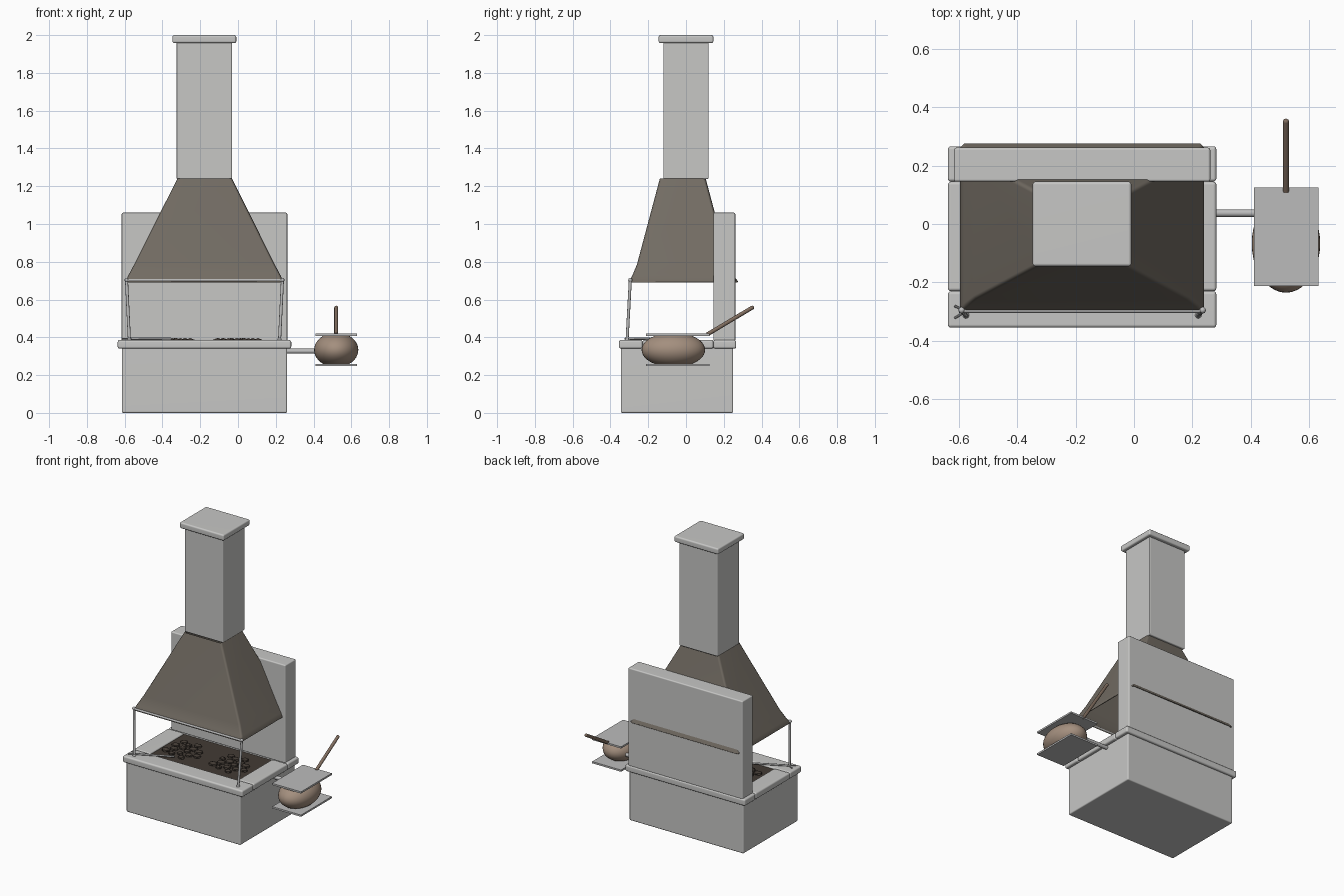
import bpy, bmesh, math, random
from mathutils import Vector, Matrix

if "Cube" in bpy.data.objects:
    bpy.data.objects.remove(bpy.data.objects["Cube"])

random.seed(4)


def material(name, r, g, b):
    m = bpy.data.materials.new(name)
    m.diffuse_color = (r, g, b, 1)
    m.use_nodes = True
    m.node_tree.nodes["Principled BSDF"].inputs["Base Color"].default_value = m.diffuse_color
    return m


STONE = material("pale_stone", 0.57, 0.57, 0.56)
HOOD = material("hood_bronze", 0.17, 0.15, 0.125)
METAL = material("grey_metal", 0.5, 0.5, 0.5)
COAL = material("coal_brown", 0.055, 0.043, 0.034)
LEATHER = material("bellows_leather", 0.37, 0.275, 0.21)
WOOD = material("handle_wood", 0.22, 0.155, 0.115)


def finish(name, bm, mat, angle=None):
    bmesh.ops.recalc_face_normals(bm, faces=bm.faces[:])
    mesh = bpy.data.meshes.new(name)
    bm.to_mesh(mesh)
    bm.free()
    mesh.materials.append(mat)
    ob = bpy.data.objects.new(name, mesh)
    bpy.context.collection.objects.link(ob)
    if angle:
        bpy.ops.object.select_all(action='DESELECT')
        ob.select_set(True)
        bpy.context.view_layer.objects.active = ob
        bpy.ops.object.shade_smooth_by_angle(angle=math.radians(angle))
    return ob


def box(name, x, y, z, mat, bevel=0.008):
    """Box from (min, max) ranges with softly rounded edges."""
    bm = bmesh.new()
    bmesh.ops.create_cube(bm, size=1)
    for v in bm.verts:
        v.co = [r[0] if c < 0 else r[1] for c, r in zip(v.co, (x, y, z))]
    if bevel:
        bmesh.ops.bevel(bm, geom=bm.edges[:], offset=bevel, segments=3,
                        profile=0.5, affect='EDGES')
    ob = finish(name, bm, mat, 40)
    ob.modifiers.new("even_shading", 'WEIGHTED_NORMAL').keep_sharp = True
    return ob


def rod(name, a, b, radius, mat, segments=16):
    a, b = Vector(a), Vector(b)
    d = b - a
    bm = bmesh.new()
    bmesh.ops.create_cone(bm, cap_ends=True, segments=segments, radius1=radius,
                          radius2=radius, depth=d.length)
    turn = d.to_track_quat('Z', 'Y').to_matrix().to_4x4()
    bm.transform(Matrix.Translation((a + b) / 2) @ turn)
    return finish(name, bm, mat, 40)


def ball(name, centre, radius, mat):
    bm = bmesh.new()
    bmesh.ops.create_uvsphere(bm, u_segments=16, v_segments=10, radius=radius)
    bm.transform(Matrix.Translation(centre))
    return finish(name, bm, mat, 60)


# Stone base and the four slabs framing the fire bed
box("base", (-0.615, 0.26), (-0.345, 0.25), (0, 0.345), STONE)
SLAB_Z = (0.34, 0.386)
box("front_slab", (-0.637, 0.282), (-0.355, -0.23), SLAB_Z, STONE, 0.011)
box("back_slab", (-0.637, 0.282), (0.145, 0.266), SLAB_Z, STONE, 0.011)
box("left_slab", (-0.637, -0.515), (-0.23, 0.145), SLAB_Z, STONE, 0.011)
box("right_slab", (0.16, 0.282), (-0.23, 0.145), SLAB_Z, STONE, 0.011)
box("back_wall", (-0.616, 0.261), (0.145, 0.261), (0.38, 1.06), STONE)

# Fire bed with two heaps of flattened coals
box("fire_bed", (-0.52, 0.165), (-0.235, 0.15), (0.33, 0.376), COAL, 0)
bm = bmesh.new()
for cx in (-0.37, -0.01):
    for i in range(15):
        ang, dist = i * 2.4, 0.125 * math.sqrt((i + 0.5) / 15)
        r = random.uniform(0.022, 0.034)
        place = (Matrix.Translation((cx + dist * math.cos(ang),
                                     -0.06 + dist * math.sin(ang), 0.379))
                 @ Matrix.Diagonal((r, r * 0.85, 0.017, 1))
                 @ Matrix.Rotation(random.uniform(0, 6), 4, 'Z'))
        bmesh.ops.create_icosphere(bm, subdivisions=1, radius=1, matrix=place)
finish("coals", bm, COAL)

# Flared metal hood, open below: rings of z, x range, y range
RINGS = [(0.695, (-0.595, 0.24), (-0.303, 0.276)),
         (0.725, (-0.582, 0.227), (-0.285, 0.254)),
         (0.785, (-0.55, 0.195), (-0.26, 0.226)),
         (1.242, (-0.32, -0.032), (-0.138, 0.104))]
bm = bmesh.new()
rings = []
for z, x, y in RINGS:
    c = 0.014
    pts = [(x[0] + c, y[0]), (x[1] - c, y[0]), (x[1], y[0] + c), (x[1], y[1] - c),
           (x[1] - c, y[1]), (x[0] + c, y[1]), (x[0], y[1] - c), (x[0], y[0] + c)]
    rings.append([bm.verts.new((px, py, z)) for px, py in pts])
for low, high in zip(rings, rings[1:]):
    for i in range(8):
        j = (i + 1) % 8
        bm.faces.new((low[i], low[j], high[j], high[i]))
hood = finish("hood", bm, HOOD, 50)
shell = hood.modifiers.new("thickness", 'SOLIDIFY')
shell.thickness = 0.008
shell.offset = -1
hood.modifiers.new("even_shading", 'WEIGHTED_NORMAL').keep_sharp = True

# Chimney stack and cap
box("chimney", (-0.325, -0.031), (-0.12, 0.12), (1.238, 1.965), STONE, 0.006)
box("chimney_cap", (-0.347, -0.009), (-0.145, 0.145), (1.958, 2.0), STONE, 0.01)

# Front posts leaning in at the foot, joined by a rail under the hood
for side, top, foot in (("left", -0.59, -0.575), ("right", 0.235, 0.22)):
    rod(side + "_post", (top, -0.295, 0.70), (foot, -0.312, 0.384), 0.008, METAL)
    ball(side + "_post_knob", (top, -0.295, 0.703), 0.011, METAL)
    ball(side + "_post_foot", (foot, -0.312, 0.388), 0.011, METAL)
rod("front_rail", (-0.598, -0.297, 0.702), (0.243, -0.297, 0.702), 0.007, METAL)

# Two-pronged fire fork resting on the slab
rod("fork_shaft", (-0.575, -0.298, 0.393), (-0.355, -0.19, 0.392), 0.006, METAL, 10)
for i, y in enumerate((-0.28, -0.323)):
    rod(f"fork_prong_{i + 1}", (-0.575, -0.298, 0.393), (-0.615, y, 0.393),
        0.004, METAL, 8)

# Bellows: air pipe, two boards, bulging leather bag and handle
rod("air_pipe", (0.24, 0.037, 0.327), (0.43, 0.037, 0.327), 0.013, METAL)
for name, z in (("bellows_bottom_board", 0.247), ("bellows_top_board", 0.408)):
    box(name, (0.41, 0.631), (-0.212, 0.125), (z, z + 0.012), METAL, 0)
bm = bmesh.new()
levels = []
for k in range(13):
    t = -1 + k / 6
    s = math.sqrt(1 - (0.84 * t) ** 2)
    levels.append([bm.verts.new((0.52 + 0.117 * s * math.cos(a),
                                 -0.067 + 0.168 * s * math.sin(a),
                                 0.3335 + 0.0775 * t))
                   for a in (i * math.tau / 40 for i in range(40))])
for low, high in zip(levels, levels[1:]):
    for i in range(40):
        j = (i + 1) % 40
        bm.faces.new((low[i], low[j], high[j], high[i]))
bm.faces.new(levels[0])
bm.faces.new(levels[-1])
finish("bellows_bag", bm, LEATHER, 40)
rod("bellows_handle", (0.52, 0.112, 0.415), (0.52, 0.35, 0.557), 0.0105, WOOD)
ball("bellows_handle_end", (0.52, 0.35, 0.557), 0.0105, WOOD)
